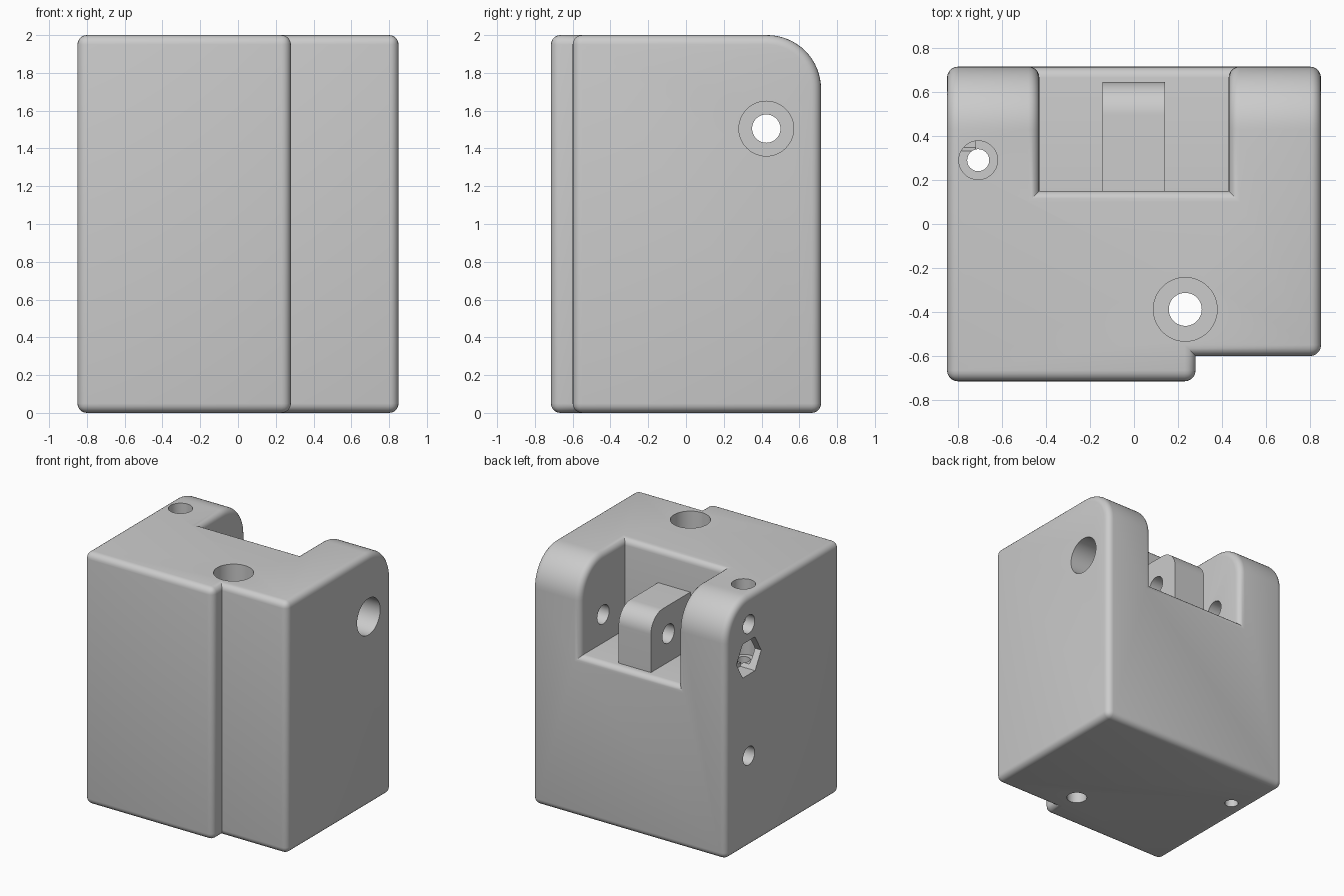
import bpy, bmesh, math
from mathutils import Matrix, Vector

if "Cube" in bpy.data.objects:
    bpy.data.objects.remove(bpy.data.objects["Cube"])

grey = bpy.data.materials.new("plain grey")
grey.diffuse_color = (0.6, 0.6, 0.6, 1)
grey.use_nodes = True
grey.node_tree.nodes["Principled BSDF"].inputs["Base Color"].default_value = grey.diffuse_color


def make_object(name, bm):
    bmesh.ops.recalc_face_normals(bm, faces=bm.faces)
    mesh = bpy.data.meshes.new(name)
    bm.to_mesh(mesh)
    bm.free()
    mesh.materials.append(grey)
    obj = bpy.data.objects.new(name, mesh)
    bpy.context.collection.objects.link(obj)
    return obj


def prism(points, offset):
    """Extrude a closed outline of 3D points along an offset."""
    bm = bmesh.new()
    face = bm.faces.new([bm.verts.new(p) for p in points])
    ext = bmesh.ops.extrude_face_region(bm, geom=[face])["geom"]
    bmesh.ops.translate(bm, vec=offset, verts=[v for v in ext if isinstance(v, bmesh.types.BMVert)])
    bmesh.ops.recalc_face_normals(bm, faces=bm.faces)
    return bm


def box(x0, x1, y0, y1, z0, z1):
    return prism([(x0, y0, z0), (x1, y0, z0), (x1, y1, z0), (x0, y1, z0)], (0, 0, z1 - z0))


def round_back_top(bm, y, z, radius):
    edges = [e for e in bm.edges if all(abs(v.co.y - y) < 1e-4 and abs(v.co.z - z) < 1e-4 for v in e.verts)]
    bmesh.ops.bevel(bm, geom=edges, offset=radius, segments=16, profile=0.5, affect='EDGES')


def cylinder(start, end, radius, sides=48):
    """Straight cutter between two points."""
    start, end = Vector(start), Vector(end)
    axis = end - start
    turn = Matrix.Rotation(math.pi / 2, 4, 'Y') if abs(axis.x) > 0 else Matrix()
    bm = bmesh.new()
    bmesh.ops.create_cone(bm, cap_ends=True, segments=sides, radius1=radius, radius2=radius,
                          depth=axis.length, matrix=Matrix.Translation((start + end) / 2) @ turn)
    return bm


def cut(obj, bm):
    cutter = make_object("cutter", bm)
    cutter.hide_render = True
    mod = obj.modifiers.new("cut", 'BOOLEAN')
    mod.operation, mod.solver, mod.object = 'DIFFERENCE', 'EXACT', cutter
    bpy.context.view_layer.objects.active = obj
    bpy.ops.object.modifier_apply(modifier=mod.name)
    bpy.data.objects.remove(cutter)


def smooth(obj):
    bpy.ops.object.select_all(action='DESELECT')
    obj.select_set(True)
    bpy.context.view_layer.objects.active = obj
    bpy.ops.object.shade_smooth_by_angle(angle=math.radians(30))


# Body: stepped outline with a rounded top back edge
outline = [(-.85, -.715), (.28, -.715), (.28, -.6), (.85, -.6), (.85, .715), (-.85, .715)]
bm = prism([(x, y, 0) for x, y in outline], (0, 0, 2))
round_back_top(bm, .715, 2, .285)
body = make_object("body", bm)

# Hinge pocket in the back
cut(body, box(-.43, .43, .15, 1, 1.28, 2.3))

# Round every outward edge
bm = bmesh.new()
bm.from_mesh(body.data)
bmesh.ops.remove_doubles(bm, verts=bm.verts, dist=1e-4)
edges = [e for e in bm.edges if len(e.link_faces) == 2 and e.calc_face_angle_signed() > math.radians(40)]
bmesh.ops.bevel(bm, geom=edges, offset=.05, segments=5, profile=0.5, affect='EDGES', clamp_overlap=False)
bm.to_mesh(body.data)
bm.free()

# Hinge tab standing in the pocket
bm = box(-.143, .14, .13, .645, 1.26, 1.73)
round_back_top(bm, .645, 1.73, .15)
tab = make_object("hinge_tab", bm)

# Cross pin hole through cheeks and tab
HY, HZ = .425, 1.505
for part in (body, tab):
    cut(part, cylinder((-1, HY, HZ), (1, HY, HZ), .075))

# Pin head recess, nut recess and blind side holes
cut(body, cylinder((.65, HY, HZ), (1, HY, HZ), .145))
nut = prism([(-1, HY + .155 * math.cos(a * math.pi / 3), HZ + .155 * math.sin(a * math.pi / 3))
             for a in range(6)], (.28, 0, 0))
cut(body, nut)
for z in (1.77, .725):
    cut(body, cylinder((-1, HY, z), (-.6, HY, z), .073))

# Vertical bolt holes with wider upper bores
for x, y, r, bore, depth in ((.233, -.388, .075, .145, .5), (-.708, .29, .05, .088, .6)):
    cut(body, cylinder((x, y, -1), (x, y, 3), r))
    cut(body, cylinder((x, y, 2 - depth), (x, y, 3), bore))

for part in (body, tab):
    smooth(part)
